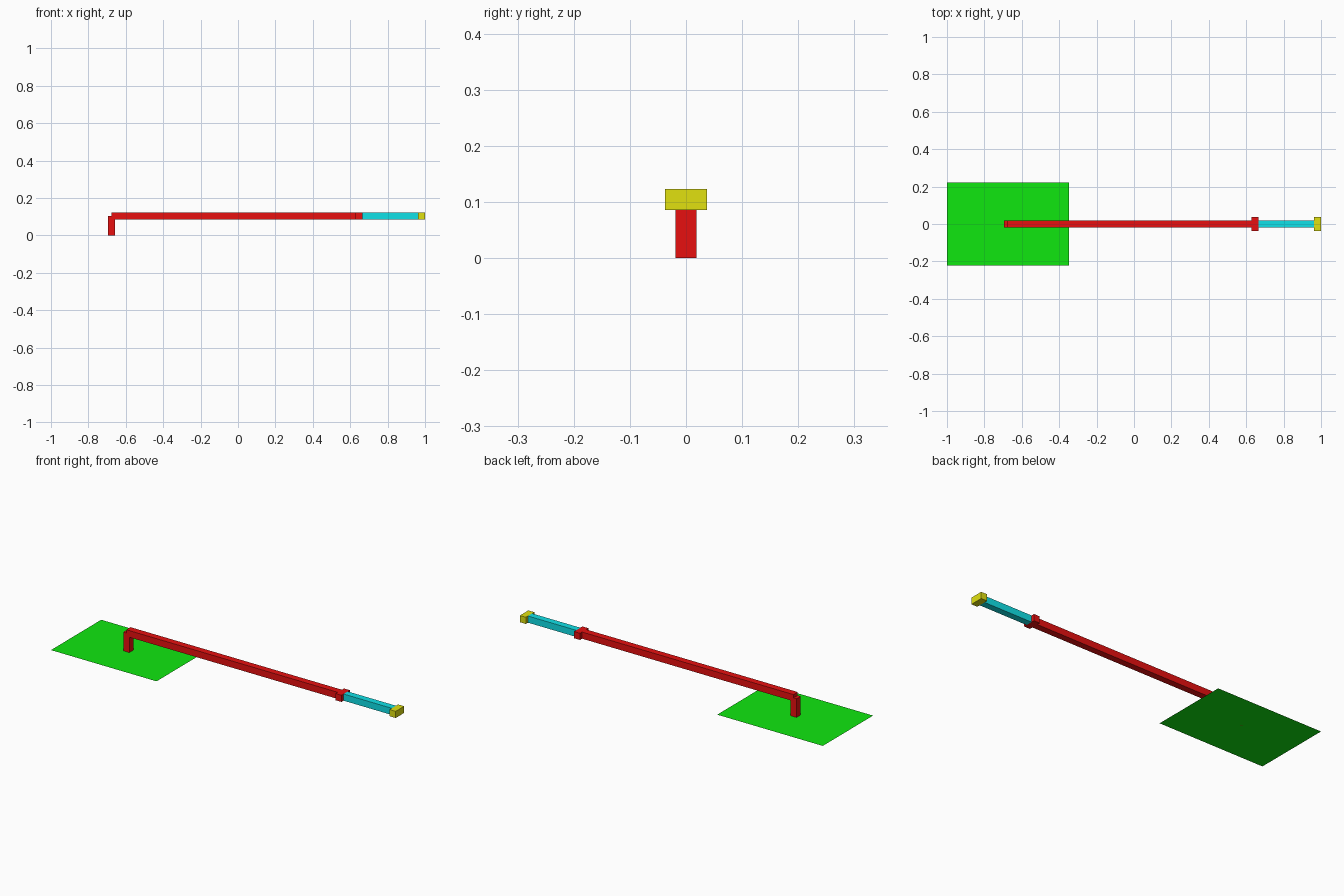
import bpy
import bmesh

if "Cube" in bpy.data.objects:
    bpy.data.objects.remove(bpy.data.objects["Cube"])


def material(name, color):
    m = bpy.data.materials.new(name)
    m.diffuse_color = color
    m.use_nodes = True
    m.node_tree.nodes["Principled BSDF"].inputs["Base Color"].default_value = m.diffuse_color
    return m


RED = material("red", (0.8, 0.005, 0.005, 1))
GREEN = material("green", (0.005, 0.8, 0.005, 1))
CYAN = material("cyan", (0.005, 0.75, 0.8, 1))
YELLOW = material("yellow", (0.75, 0.75, 0.005, 1))

W = 0.0186           # half width of the square beams
ARM_Z = 0.104        # height of the arm axis
POST_X = -0.677      # post axis, where the arm starts


def add_object(name, bm, mat):
    mesh = bpy.data.meshes.new(name)
    bm.to_mesh(mesh)
    bm.free()
    mesh.materials.append(mat)
    obj = bpy.data.objects.new(name, mesh)
    bpy.context.collection.objects.link(obj)


def box(name, x, y_half, z, mat):
    bm = bmesh.new()
    bmesh.ops.create_cube(bm, size=1)
    bmesh.ops.scale(bm, vec=(x[1] - x[0], 2 * y_half, z[1] - z[0]), verts=bm.verts)
    bmesh.ops.translate(bm, vec=(sum(x) / 2, 0, sum(z) / 2), verts=bm.verts)
    add_object(name, bm, mat)


# Flat base sheet
bm = bmesh.new()
bmesh.ops.create_grid(bm, x_segments=1, y_segments=1, size=0.5)
bmesh.ops.scale(bm, vec=(0.652, 0.443, 1), verts=bm.verts)
bmesh.ops.translate(bm, vec=(-0.674, 0, 0), verts=bm.verts)
add_object("base_plate", bm, GREEN)

# Post and the long arm; the arm starts at the post axis
beam_z = (ARM_Z - W, ARM_Z + W)
box("post", (POST_X - W, POST_X + W), W, (0, ARM_Z), RED)
box("arm", (POST_X, 0.63), W, beam_z, RED)

# Wide collar, extension rod and end cap
box("collar", (0.629, 0.665), 2 * W, beam_z, RED)
box("extension_rod", (0.665, 0.963), W, beam_z, CYAN)
box("end_cap", (0.963, 1.0), 2 * W, beam_z, YELLOW)
